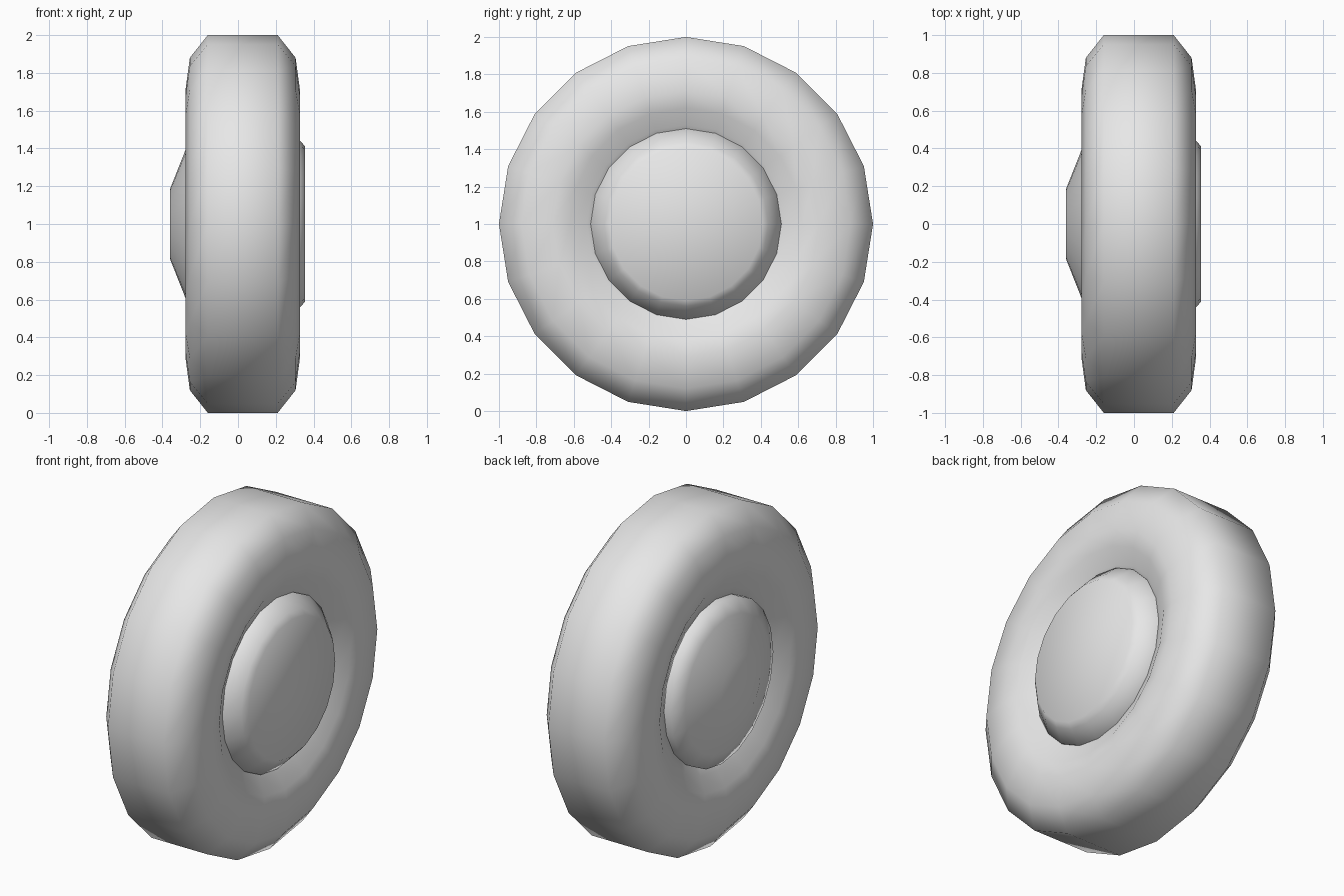
import bpy
import bmesh
from math import cos, sin, tau

SIDES = 20
AXLE_Z = 1.0
TYRE_X = 0.025

cube = bpy.data.objects.get("Cube")
if cube:
    bpy.data.objects.remove(cube, do_unlink=True)

# Single grey finish
grey = bpy.data.materials.new("light_grey")
grey.use_nodes = True
grey.diffuse_color = (0.8, 0.8, 0.8, 1)
grey.node_tree.nodes["Principled BSDF"].inputs["Base Color"].default_value = (0.8, 0.8, 0.8, 1)


def lathe(name, profile, closed=False):
    """Revolve (x, radius) points about the axle; open profiles get end caps."""
    bm = bmesh.new()
    rings = []
    for x, r in profile:
        rings.append([bm.verts.new((x, r * sin(tau * i / SIDES), r * cos(tau * i / SIDES)))
                      for i in range(SIDES)])
    pairs = list(zip(rings, rings[1:]))
    if closed:
        pairs.append((rings[-1], rings[0]))
    else:
        bm.faces.new(rings[0])
        bm.faces.new(rings[-1])
    for a, b in pairs:
        for i in range(SIDES):
            j = (i + 1) % SIDES
            bm.faces.new((a[i], a[j], b[j], b[i]))
    bmesh.ops.recalc_face_normals(bm, faces=bm.faces[:])
    for face in bm.faces:
        face.smooth = True
    mesh = bpy.data.meshes.new(name)
    bm.to_mesh(mesh)
    bm.free()
    mesh.materials.append(grey)
    obj = bpy.data.objects.new(name, mesh)
    obj.location.z = AXLE_Z
    bpy.context.collection.objects.link(obj)
    return obj


# Tyre: rounded section, symmetric about its middle plane
half = [(0.185, 1.0), (0.28, 0.88), (0.303, 0.71), (0.285, 0.62), (0.235, 0.53), (0.2, 0.43)]
section = [(TYRE_X + w, r) for w, r in half]
section += [(TYRE_X - w, r) for w, r in reversed(half)]
lathe("tyre", section, closed=True)

# Outer hub: flat disc with a rounded rim
lathe("outer_hub", [(0.03, 0.51), (0.26, 0.51), (0.33, 0.44), (0.356, 0.41)])

# Inner hub: shallow truncated cone
lathe("inner_hub", [(-0.36, 0.185), (-0.275, 0.4), (-0.238, 0.485), (0.02, 0.485)])
